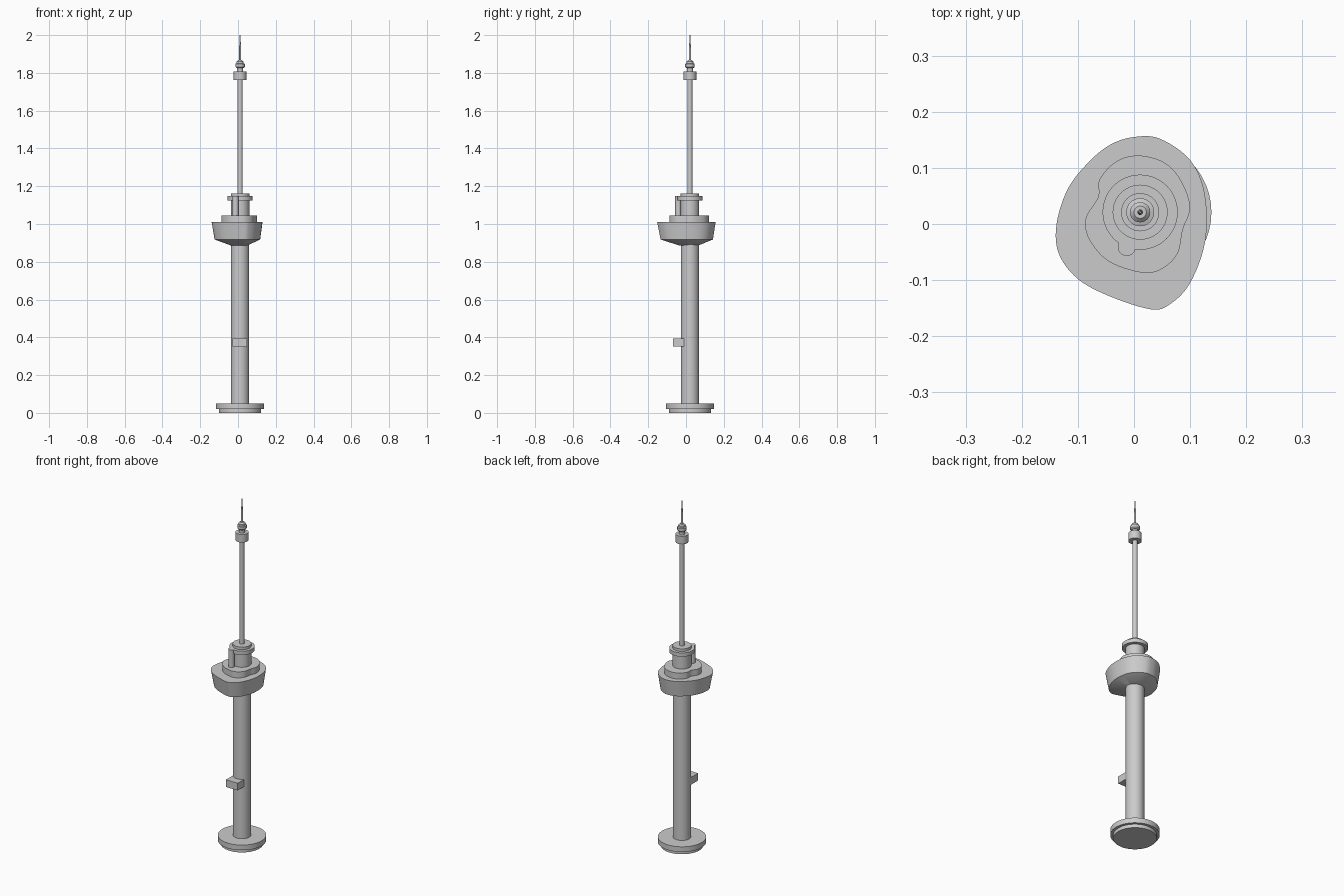
import bpy, bmesh, math
from mathutils import Vector

if "Cube" in bpy.data.objects:
    bpy.data.objects.remove(bpy.data.objects["Cube"], do_unlink=True)

AXIS = Vector((0.011, 0.021))   # tower axis, offset from the model centre

grey = bpy.data.materials.new("concrete_grey")
grey.use_nodes = True
colour = (0.6, 0.6, 0.6, 1)
grey.diffuse_color = colour
grey.node_tree.nodes["Principled BSDF"].inputs["Base Color"].default_value = colour


def finish(name, bm):
    bmesh.ops.recalc_face_normals(bm, faces=bm.faces)
    mesh = bpy.data.meshes.new(name)
    bm.to_mesh(mesh)
    bm.free()
    mesh.materials.append(grey)
    obj = bpy.data.objects.new(name, mesh)
    bpy.context.collection.objects.link(obj)
    bpy.ops.object.select_all(action='DESELECT')
    obj.select_set(True)
    bpy.context.view_layer.objects.active = obj
    bpy.ops.object.shade_smooth_by_angle(angle=math.radians(25))
    return obj


def loft(name, outline, sections, centre=AXIS):
    """Stack scaled copies of an outline; sections are (scale, z)."""
    bm = bmesh.new()
    rings = [[bm.verts.new((*(centre + p * s), z)) for p in outline] for s, z in sections]
    n = len(outline)
    for low, high in zip(rings, rings[1:]):
        for i in range(n):
            j = (i + 1) % n
            bm.faces.new((low[i], low[j], high[j], high[i]))
    bm.faces.new(rings[0])
    bm.faces.new(rings[-1])
    return finish(name, bm)


def circle(n=48):
    return [Vector((math.cos(math.tau * i / n), math.sin(math.tau * i / n))) for i in range(n)]


def smooth_outline(points, steps=6):
    """Closed Catmull-Rom curve through the points, relative to the axis."""
    pts = [Vector(p) - AXIS for p in points]
    out = []
    for i in range(len(pts)):
        a, b, c, d = (pts[(i + k - 1) % len(pts)] for k in range(4))
        for s in range(steps):
            t = s / steps
            out.append(0.5 * (2 * b + (c - a) * t + (2 * a - 5 * b + 4 * c - d) * t * t
                              + (3 * b - a - 3 * c + d) * t ** 3))
    return out


# Round base, shaft and core
loft("base_plinth", circle(), [(0.112, 0), (0.112, 0.02)])
loft("base_disc", circle(), [(0.127, 0.02), (0.127, 0.05)])
loft("shaft", circle(), [(0.048, 0.05), (0.048, 0.92)])
loft("upper_core", circle(), [(0.049, 1.04), (0.049, 1.162)])
loft("roof_disc", circle(), [(0.067, 1.125), (0.067, 1.147)])

# Irregular pod with tapered sides and a shallow underside
pod = smooth_outline([
    (0, 0.155), (0.046, 0.152), (0.1, 0.114), (0.126, 0.054), (0.127, -0.03),
    (0.1, -0.105), (0.064, -0.143), (0.03, -0.152), (-0.043, -0.129), (-0.1, -0.098),
    (-0.134, -0.053), (-0.138, 0), (-0.118, 0.0625), (-0.082, 0.109), (-0.043, 0.141)])
loft("pod", pod, [(0.34, 0.887), (0.895, 0.918), (1, 1.01)])

# Smaller irregular deck on top of the pod
deck = smooth_outline([
    (0.01, 0.122), (0.055, 0.109), (0.084, 0.077), (0.1, 0.03), (0.087, -0.01),
    (0.077, -0.054), (0.046, -0.082), (0.01, -0.086), (-0.046, -0.066), (-0.08, -0.027),
    (-0.086, 0.01), (-0.064, 0.048), (-0.061, 0.08), (-0.03, 0.1125)])
loft("upper_deck", deck, [(1, 1.0), (1, 1.045)])

# Small stair column beside the core
loft("side_column", circle(24), [(0.016, 1.04), (0.016, 1.147)], Vector((-0.013, -0.041)))

# Mast with its collar, beacon and needle
loft("mast", circle(24), [(0.013, 1.15), (0.013, 1.78)])
loft("mast_collar", circle(32), [(0.034, 1.762), (0.034, 1.808)])
loft("beacon_neck", circle(24), [(0.016, 1.805), (0.016, 1.832)])
loft("beacon", circle(32), [(0.019, 1.826), (0.025, 1.832), (0.025, 1.848),
                            (0.018, 1.85), (0.018, 1.86), (0.011, 1.867)])
loft("needle", circle(12), [(0.005, 1.86), (0.005, 1.93), (0.002, 2.0)])

# Box projecting from the front of the shaft
bm = bmesh.new()
bmesh.ops.create_cube(bm, size=1)
bmesh.ops.scale(bm, vec=(0.076, 0.075, 0.042), verts=bm.verts)
bmesh.ops.translate(bm, vec=(0.009, -0.0325, 0.373), verts=bm.verts)
finish("shaft_box", bm)
